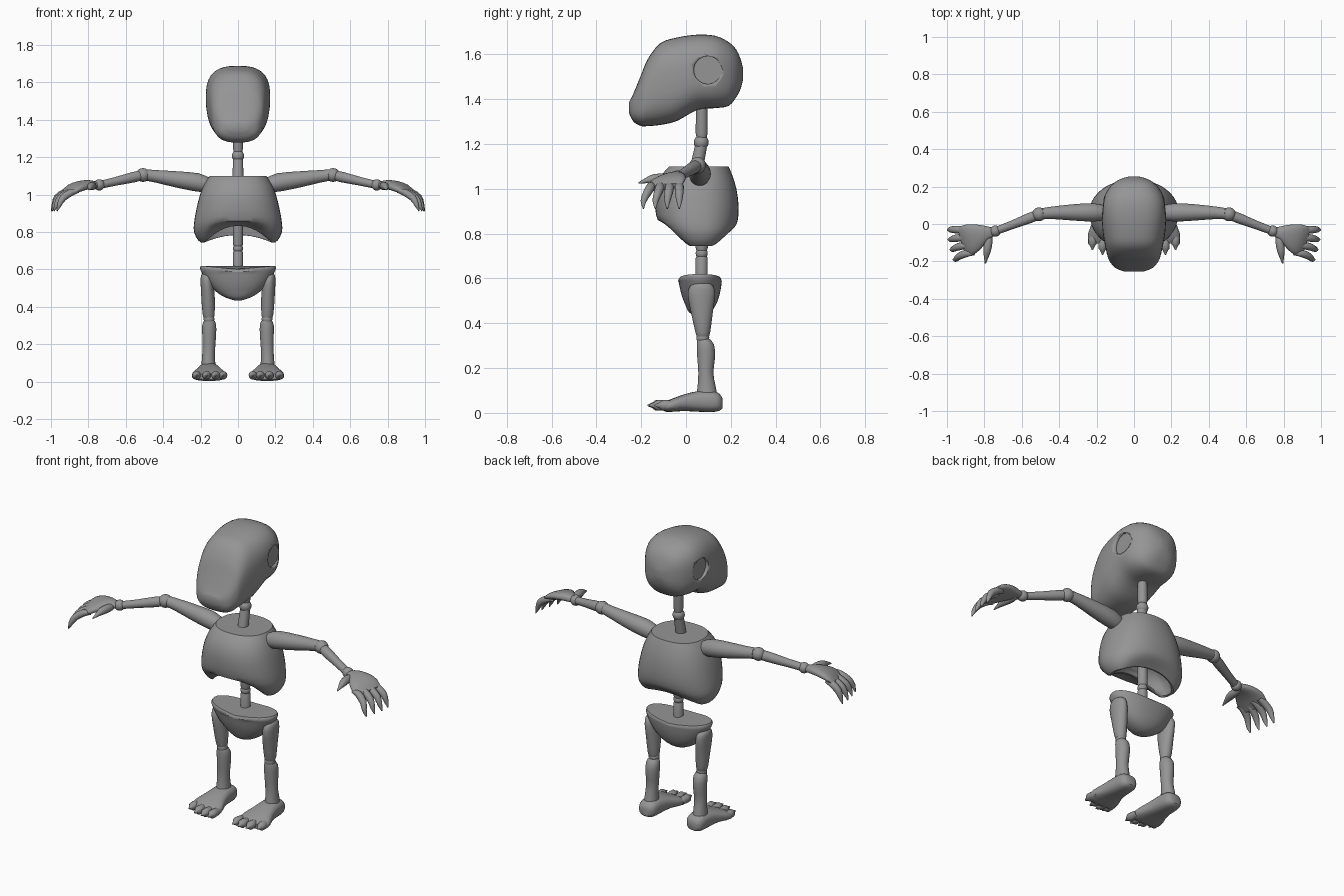
import bpy, bmesh, math
from mathutils import Vector

grey = bpy.data.materials.new("stone_grey")
grey.diffuse_color = (0.3, 0.3, 0.3, 1)


def catmull(p, q, r, s, t):
    return 0.5 * (2 * q + (r - p) * t + (2 * p - 5 * q + 4 * r - s) * t * t
                  + (3 * q - p - 3 * r + s) * t ** 3)


def loft(name, sections, n=2.0, sides=24, steps=1, mirror=False, warp=None, angle=40):
    """Skin rounded sections (centre, half axis a, half axis b) into a closed solid."""
    secs = [[Vector(v) for v in s] for s in sections]
    if steps > 1:
        smooth = []
        for i in range(len(secs) - 1):
            four = [secs[max(i - 1, 0)], secs[i], secs[i + 1], secs[min(i + 2, len(secs) - 1)]]
            smooth += [[catmull(*[f[k] for f in four], j / steps) for k in range(3)]
                       for j in range(steps)]
        secs = smooth + [secs[-1]]
    bm = bmesh.new()
    rings = []
    for c, a, b in secs:
        ring = []
        for i in range(sides):
            t = 2 * math.pi * i / sides
            u, v = math.cos(t), math.sin(t)
            p = (c + a * math.copysign(abs(u) ** (2 / n), u)
                 + b * math.copysign(abs(v) ** (2 / n), v))
            ring.append(bm.verts.new(warp(p) if warp else p))
        rings.append(ring)
    for r, s in zip(rings, rings[1:]):
        for i in range(sides):
            j = (i + 1) % sides
            bm.faces.new((r[i], r[j], s[j], s[i]))
    bm.faces.new(rings[0])
    bm.faces.new(rings[-1])
    bmesh.ops.recalc_face_normals(bm, faces=bm.faces)
    me = bpy.data.meshes.new(name)
    bm.to_mesh(me)
    bm.free()
    me.materials.append(grey)
    ob = bpy.data.objects.new(name, me)
    bpy.context.collection.objects.link(ob)
    bpy.ops.object.select_all(action='DESELECT')
    bpy.context.view_layer.objects.active = ob
    ob.select_set(True)
    bpy.ops.object.shade_smooth_by_angle(angle=math.radians(angle))
    if mirror:
        ob.modifiers.new("mirror", 'MIRROR')
    return ob


def tube(name, pts, **kw):
    """Round limb through points (x, y, z, radius)."""
    d = (Vector(pts[-1][:3]) - Vector(pts[0][:3])).normalized()
    a = d.orthogonal().normalized()
    b = d.cross(a)
    return loft(name, [(p[:3], a * p[3], b * p[3]) for p in pts], **kw)


def ball(name, c, r, **kw):
    """Joint ball."""
    ts = [math.pi * (i + 0.15) / 10.3 for i in range(11)]
    return tube(name, [(c[0], c[1], c[2] - r * math.cos(t), r * math.sin(t)) for t in ts], **kw)


def level(z, hw, y0, y1, cx=0):
    """Horizontal section."""
    return (cx, (y0 + y1) / 2, z), (hw, 0, 0), (0, (y1 - y0) / 2, 0)


def upright(y, hw, z0, z1, cx=0):
    """Section facing the front."""
    return (cx, y, (z0 + z1) / 2), (hw, 0, 0), (0, 0, (z1 - z0) / 2)


# Head with a long muzzle
head = loft("head", [upright(*s) for s in [
    (-0.255, 0.05, 1.34, 1.385), (-0.235, 0.10, 1.30, 1.425), (-0.20, 0.13, 1.28, 1.51),
    (-0.17, 0.142, 1.28, 1.58), (-0.115, 0.155, 1.285, 1.65), (-0.04, 0.167, 1.303, 1.675),
    (0.05, 0.172, 1.352, 1.688), (0.13, 0.165, 1.36, 1.683), (0.19, 0.135, 1.37, 1.655),
    (0.225, 0.10, 1.41, 1.62), (0.245, 0.06, 1.45, 1.575), (0.255, 0.02, 1.49, 1.535)]],
    n=2.7, sides=40, steps=3)

# Round recesses on the sides of the head
for side in (-1, 1):
    cut = tube("recess_cutter", [(side * 0.152, 0.097, 1.53, 0.062),
                                 (side * 0.25, 0.097, 1.53, 0.062)], sides=32)
    cut.hide_render = True
    cut.hide_set(True)
    mod = head.modifiers.new("recess", 'BOOLEAN')
    mod.operation = 'DIFFERENCE'
    mod.object = cut

# Neck and spine
tube("upper_neck", [(0, 0.07, 1.225, 0.022), (0, 0.07, 1.25, 0.027), (0, 0.07, 1.40, 0.025)])
ball("neck_joint", (0, 0.068, 1.207), 0.033)
tube("lower_neck", [(0, 0.067, 1.19, 0.027), (0, 0.04, 1.06, 0.03)])
tube("lower_spine", [(0, 0.07, 0.58, 0.027), (0, 0.07, 0.69, 0.027), (0, 0.07, 0.705, 0.02)])
ball("spine_joint", (0, 0.07, 0.712), 0.027)
tube("upper_spine", [(0, 0.07, 0.72, 0.022), (0, 0.07, 0.74, 0.028), (0, 0.07, 0.92, 0.026)])


# Rib cage with an arched, hollow underside
def arch(p):
    low = min(max((0.86 - p.z) / 0.1, 0), 1)
    lift = 0.09 if p.y < 0.05 else 0.04
    return p + Vector((0, 0, lift * low * max(0, 1 - (p.x / 0.18) ** 2)))


loft("rib_cage", [level(*s) for s in [
    (0.89, 0.03, 0.04, 0.10), (0.87, 0.10, 0.01, 0.14), (0.80, 0.165, -0.005, 0.15),
    (0.745, 0.185, -0.02, 0.155), (0.755, 0.212, -0.045, 0.175), (0.80, 0.235, -0.09, 0.213),
    (0.85, 0.235, -0.125, 0.23), (0.92, 0.223, -0.138, 0.235), (1.0, 0.203, -0.135, 0.225),
    (1.06, 0.178, -0.11, 0.207), (1.10, 0.152, -0.075, 0.19)]],
    n=2.3, sides=40, steps=2, warp=arch)

# Pelvis bowl
loft("pelvis", [level(*s) for s in [
    (0.435, 0.02, 0.04, 0.08), (0.447, 0.06, 0.015, 0.105), (0.475, 0.11, 0.0, 0.13),
    (0.52, 0.155, -0.018, 0.148), (0.57, 0.187, -0.03, 0.158), (0.605, 0.203, -0.036, 0.16),
    (0.62, 0.198, -0.03, 0.155)]], n=2.2, sides=32, steps=2,
    warp=lambda p: p + Vector((0, 0, -0.02 * (1 - min(1, abs(p.x) / 0.2)) * (p.z > 0.59))))

# Legs
loft("thigh", [level(*s) for s in [
    (0.58, 0.02, 0.04, 0.10, 0.168), (0.567, 0.03, 0.02, 0.12, 0.168),
    (0.53, 0.034, 0.008, 0.13, 0.166), (0.45, 0.036, 0.022, 0.12, 0.160),
    (0.36, 0.032, 0.042, 0.108, 0.157), (0.335, 0.024, 0.05, 0.10, 0.155)]],
    mirror=True, steps=2)
ball("knee", (0.155, 0.075, 0.335), 0.029, mirror=True)
loft("shin", [level(*s) for s in [
    (0.33, 0.026, 0.05, 0.105, 0.154), (0.305, 0.037, 0.048, 0.125, 0.154),
    (0.25, 0.037, 0.05, 0.13, 0.154), (0.18, 0.034, 0.055, 0.122, 0.156),
    (0.12, 0.035, 0.052, 0.132, 0.158), (0.07, 0.04, 0.045, 0.142, 0.158)]],
    mirror=True, steps=2)
loft("foot", [upright(*s, cx=0.155) for s in [
    (0.163, 0.025, 0.02, 0.065), (0.15, 0.045, 0.01, 0.085), (0.12, 0.055, 0.004, 0.098),
    (0.06, 0.06, 0.005, 0.098), (0.0, 0.072, 0.008, 0.085), (-0.05, 0.09, 0.006, 0.068),
    (-0.085, 0.09, 0.004, 0.054), (-0.105, 0.078, 0.012, 0.042)]],
    n=2.6, mirror=True, steps=2)
for i, (x, tip) in enumerate([(0.08, -0.165), (0.12, -0.172), (0.168, -0.165), (0.222, -0.14)]):
    tube(f"toe_{i + 1}", [(x, tip + 0.10, 0.032, 0.018), (x, tip + 0.06, 0.034, 0.023),
                          (x, tip + 0.035, 0.034, 0.023), (x, tip + 0.022, 0.034, 0.013),
                          (x, tip, 0.034, 0.003)], sides=14, mirror=True)

# Arms
tube("upper_arm", [(0.135, 0.06, 1.045, 0.025), (0.155, 0.06, 1.05, 0.038),
                   (0.22, 0.062, 1.066, 0.049), (0.33, 0.062, 1.082, 0.043),
                   (0.43, 0.06, 1.097, 0.034), (0.49, 0.055, 1.105, 0.03)],
     mirror=True, steps=2)
ball("elbow", (0.508, 0.052, 1.105), 0.037, mirror=True)
tube("forearm", [(0.52, 0.047, 1.102, 0.026), (0.56, 0.031, 1.093, 0.028),
                 (0.65, -0.004, 1.072, 0.023), (0.735, -0.036, 1.053, 0.021)],
     mirror=True, steps=2)
ball("wrist", (0.742, -0.038, 1.052), 0.03, mirror=True)

# Hands
across = Vector((0.28, 0.95, 0.12)).normalized()
thick = Vector((0.3, -0.2, 0.93)).normalized()
loft("palm", [((x, y, z), across * w, thick * t) for x, y, z, w, t in [
    (0.75, -0.042, 1.052, 0.022, 0.018), (0.79, -0.048, 1.055, 0.04, 0.024),
    (0.84, -0.068, 1.047, 0.07, 0.024), (0.885, -0.085, 1.03, 0.084, 0.022),
    (0.92, -0.092, 1.008, 0.076, 0.014)]], n=2.4, mirror=True, steps=2)
for i in range(4):
    f = i / 3
    bx, by = 0.925 - 0.035 * f, -0.03 - 0.125 * f
    tx, ty = 1.0 - 0.03 * f ** 2, -0.03 - 0.16 * f
    tube(f"finger_{i + 1}", [(bx - 0.03, by, 1.02, 0.014), (bx, by, 1.013, 0.02),
                             (bx * 0.5 + tx * 0.5 + 0.005, (by + ty) / 2, 0.983, 0.019),
                             (tx - 0.014, ty, 0.945, 0.013), (tx - 0.002, ty, 0.912, 0.003)],
         sides=14, mirror=True, steps=2)
tube("thumb", [(0.775, -0.045, 1.045, 0.014), (0.778, -0.09, 1.046, 0.022),
               (0.785, -0.14, 1.045, 0.021), (0.79, -0.175, 1.038, 0.013),
               (0.795, -0.212, 1.026, 0.003)], sides=14, mirror=True, steps=2)
